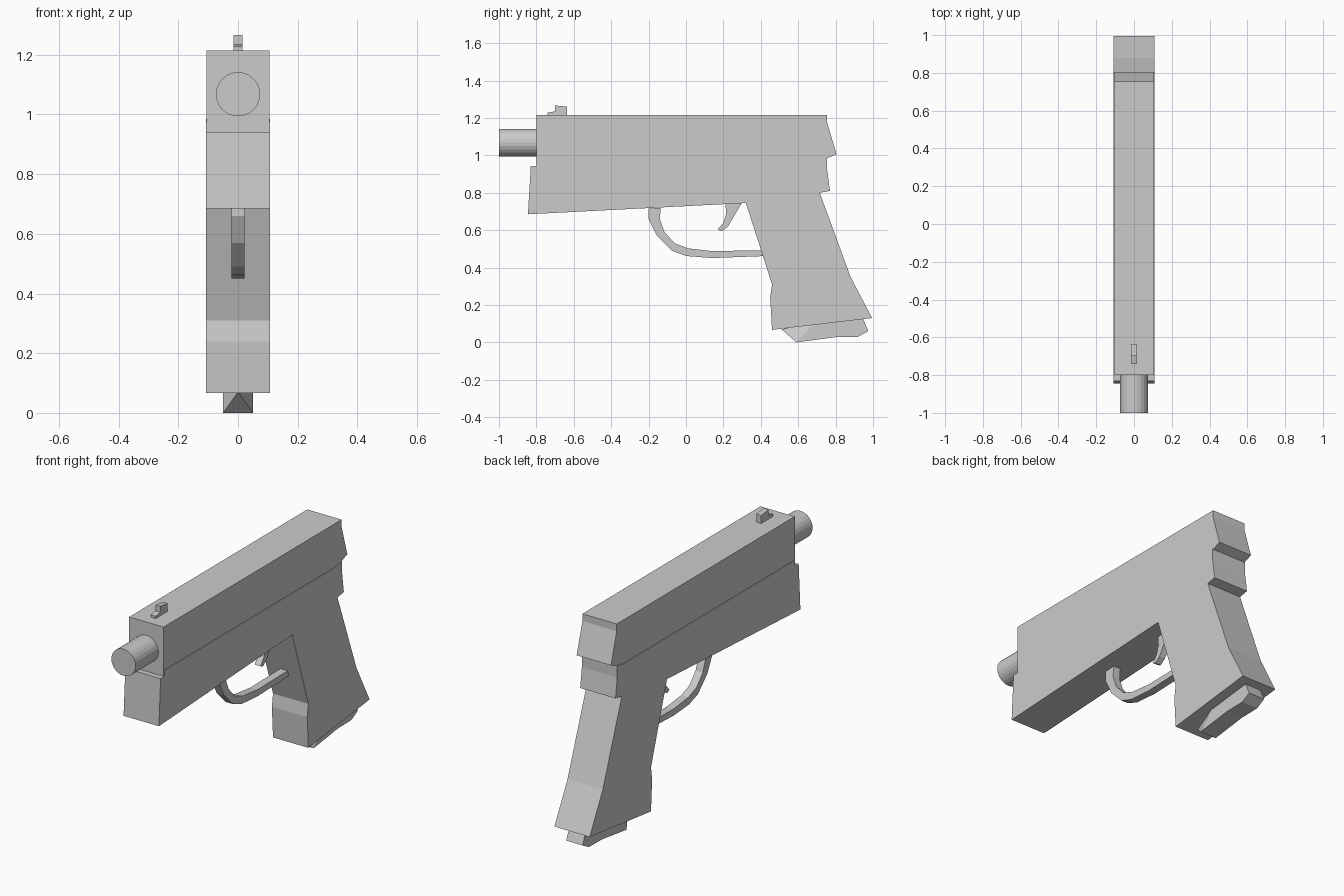
import bpy, bmesh, math


def finish(name, bm):
    bmesh.ops.recalc_face_normals(bm, faces=bm.faces)
    mesh = bpy.data.meshes.new(name)
    bm.to_mesh(mesh)
    bm.free()
    obj = bpy.data.objects.new(name, mesh)
    bpy.context.collection.objects.link(obj)
    return obj


def plate(name, half_width, profile):
    """Extrude a (y, z) side profile symmetrically across x."""
    bm = bmesh.new()
    left = bm.faces.new([bm.verts.new((-half_width, y, z)) for y, z in profile])
    new = bmesh.ops.extrude_face_region(bm, geom=[left], use_keep_orig=True)["geom"]
    verts = [v for v in new if isinstance(v, bmesh.types.BMVert)]
    bmesh.ops.translate(bm, verts=verts, vec=(2 * half_width, 0, 0))
    return finish(name, bm)


# Upper slide with its slanted rear overhang
plate("slide", 0.105, [
    (-0.80, 0.94), (0.755, 0.94), (0.755, 0.985), (0.805, 1.005),
    (0.755, 1.175), (0.755, 1.215), (-0.80, 1.215)])

# Lower frame and raked grip in one silhouette
plate("frame_and_grip", 0.108, [
    (-0.83, 0.942), (-0.845, 0.685), (0.32, 0.745), (0.46, 0.31),
    (0.45, 0.24), (0.46, 0.067), (0.995, 0.13), (0.88, 0.35),
    (0.715, 0.80), (0.77, 0.81), (0.755, 0.92), (0.755, 0.985),
    (0.70, 0.975), (-0.797, 0.975), (-0.797, 0.942)])

# Barrel
bpy.ops.mesh.primitive_cylinder_add(
    vertices=24, radius=0.074, depth=0.25,
    location=(0, -0.875, 1.068), rotation=(math.pi / 2, 0, 0))
bpy.context.object.name = "barrel"

# Stepped front sight
plate("front_sight", 0.015, [
    (-0.74, 1.21), (-0.74, 1.228), (-0.70, 1.235), (-0.70, 1.267),
    (-0.635, 1.26), (-0.635, 1.21)])

# Curved trigger guard
plate("trigger_guard", 0.022, [
    (-0.20, 0.715), (-0.20, 0.66), (-0.155, 0.57), (-0.075, 0.49),
    (0.00, 0.462), (0.14, 0.451), (0.43, 0.462), (0.43, 0.493),
    (0.14, 0.488), (0.01, 0.503), (-0.06, 0.53), (-0.115, 0.59),
    (-0.14, 0.66), (-0.135, 0.72)])

# Hooked trigger
plate("trigger", 0.018, [
    (0.21, 0.745), (0.215, 0.69), (0.20, 0.64), (0.17, 0.605),
    (0.19, 0.594), (0.225, 0.62), (0.26, 0.68), (0.30, 0.748)])

# Magazine base, with a pointed nose at its front
plate("magazine_base", 0.05, [
    (0.59, 0.0), (0.80, 0.028), (0.92, 0.03), (0.975, 0.06),
    (0.945, 0.13), (0.68, 0.10)])
nose = bmesh.new()
for point in [(0, 0.51, 0.07), (0, 0.60, 0.09)] + [
        (s * 0.05, y, z) for s in (-1, 1) for y, z in ((0.59, 0.0), (0.68, 0.10))]:
    nose.verts.new(point)
bmesh.ops.convex_hull(nose, input=nose.verts)
finish("magazine_nose", nose)
